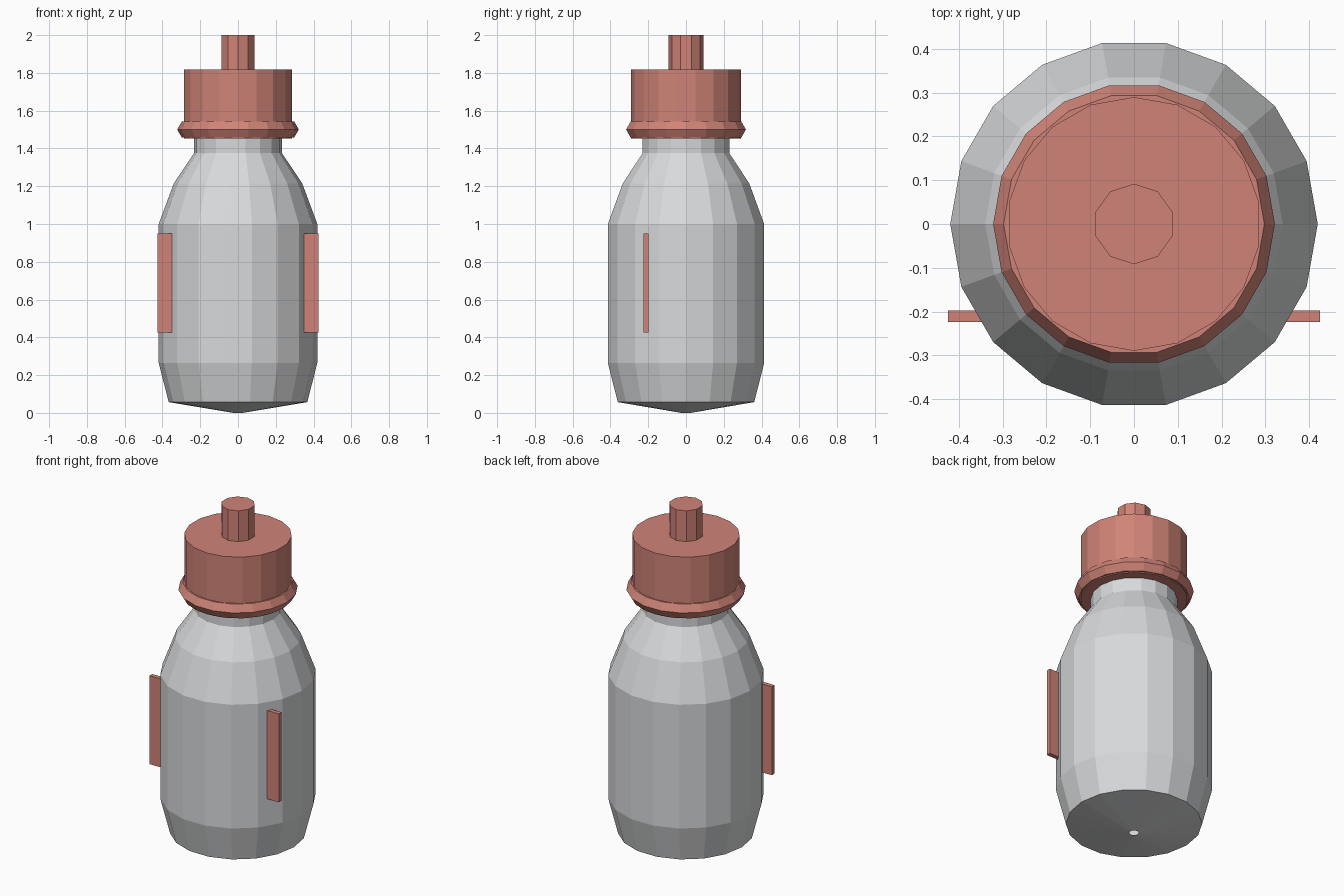
import bpy, bmesh, math
from mathutils import Matrix

if "Cube" in bpy.data.objects:
    bpy.data.objects.remove(bpy.data.objects["Cube"])


def material(name, rgb):
    m = bpy.data.materials.new(name)
    m.diffuse_color = (*rgb, 1)
    m.use_nodes = True
    m.node_tree.nodes["Principled BSDF"].inputs["Base Color"].default_value = m.diffuse_color
    return m


GREY = material("pale_grey", (0.69, 0.70, 0.71))
RED = material("dusty_red", (0.63, 0.23, 0.185))


def finish(bm, name, mat):
    bmesh.ops.recalc_face_normals(bm, faces=bm.faces)
    me = bpy.data.meshes.new(name)
    bm.to_mesh(me)
    bm.free()
    me.materials.append(mat)
    ob = bpy.data.objects.new(name, me)
    bpy.context.collection.objects.link(ob)
    return ob


def lathe(name, profile, sides, mat, start=0.0, closed=False, cap=False):
    """Revolve (radius, z) points around z; closed joins the profile ends, cap fills them."""
    bm = bmesh.new()
    rings = []
    for r, z in profile:
        angles = [start + math.tau * i / sides for i in range(sides)]
        rings.append([bm.verts.new((r * math.cos(a), r * math.sin(a), z)) for a in angles])
    pairs = list(zip(rings, rings[1:]))
    if closed:
        pairs.append((rings[-1], rings[0]))
    for a, b in pairs:
        for i in range(sides):
            j = (i + 1) % sides
            bm.faces.new((a[i], a[j], b[j], b[i]))
    if cap:
        bm.faces.new(rings[0])
        bm.faces.new(rings[-1])
    return finish(bm, name, mat)


# bottle body with a tiny hole at the tip of its base
lathe("bottle_body", [(0.025, 0.0), (0.367, 0.057), (0.42, 0.265), (0.42, 1.0),
                      (0.34, 1.215), (0.233, 1.375), (0.233, 1.47)], 18, GREY)

# cap, its lower ring and the stem on top
quarter = math.pi / 2
lathe("cap", [(0.29, 1.453), (0.29, 1.817)], 18, RED, quarter, cap=True)
ring = [(0.274 + 0.048 * math.cos(math.tau * k / 6),
         1.5 + 0.048 * math.sin(math.tau * k / 6)) for k in range(6)]
lathe("cap_ring", ring, 18, RED, closed=True)
lathe("stem", [(0.092, 1.80), (0.092, 2.0)], 10, RED, quarter, cap=True)

# side plates
for side, name in ((-1, "left_plate"), (1, "right_plate")):
    bm = bmesh.new()
    place = Matrix.Translation((side * 0.3675, -0.211, 0.6875)) @ Matrix.Diagonal((0.115, 0.026, 0.525, 1))
    bmesh.ops.create_cube(bm, size=1, matrix=place)
    finish(bm, name, RED)
